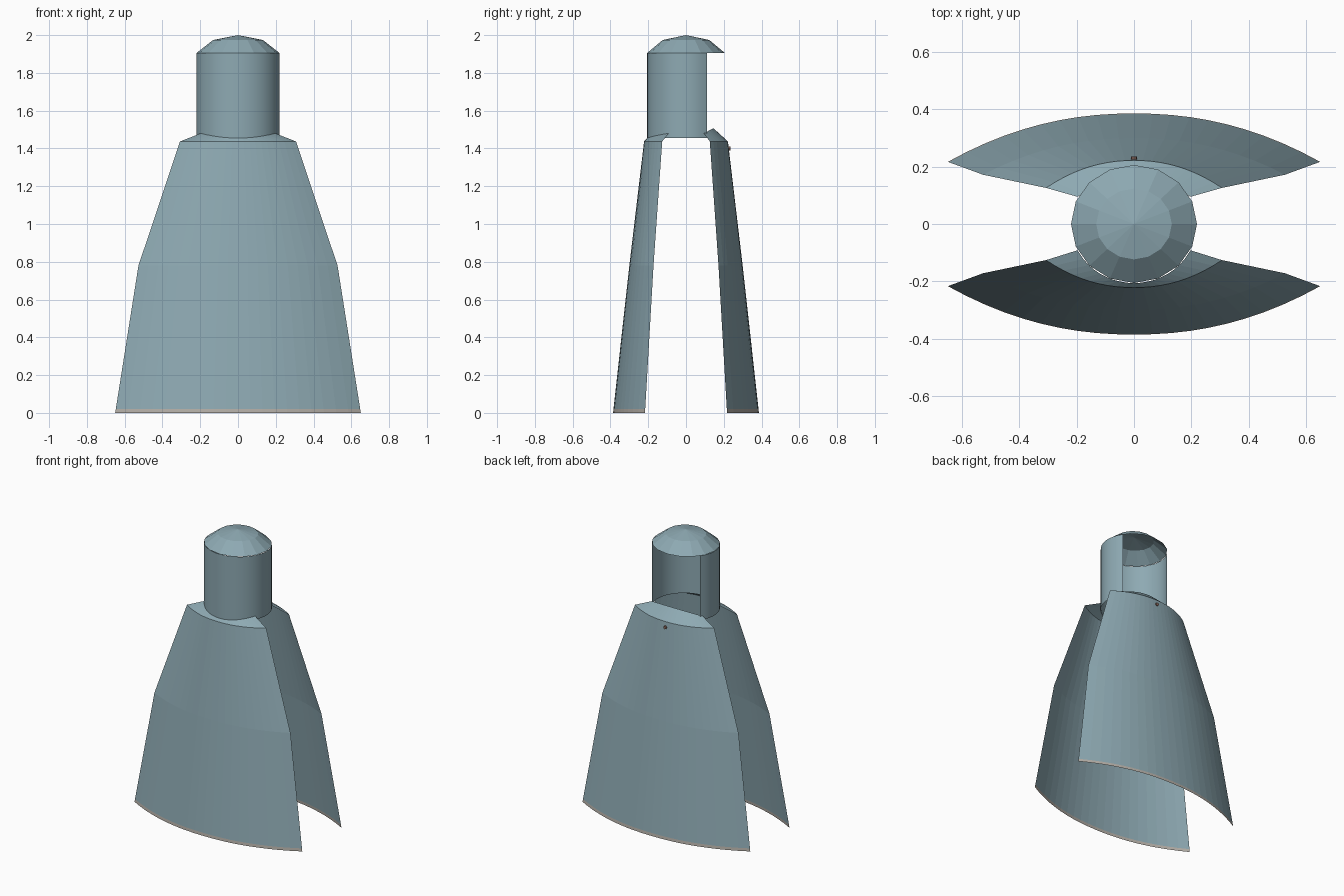
import bpy, bmesh, math

if "Cube" in bpy.data.objects:
    bpy.data.objects.remove(bpy.data.objects["Cube"])


def material(name, rgb):
    m = bpy.data.materials.new(name)
    m.diffuse_color = (*rgb, 1)
    m.use_nodes = True
    m.node_tree.nodes["Principled BSDF"].inputs["Base Color"].default_value = m.diffuse_color
    return m


cloth = material("blue_grey_cloth", (0.27, 0.40, 0.45))
trim = material("pale_hem", (0.46, 0.43, 0.39))
brown = material("button_brown", (0.27, 0.15, 0.12))


def loft(name, rows, mats=(cloth,), hem_rows=0, flip=False):
    """Skin a list of equal-length point rows as one open sheet."""
    bm = bmesh.new()
    grid = [[bm.verts.new(p) for p in row] for row in rows]
    for r, (a, b) in enumerate(zip(grid, grid[1:])):
        for i in range(len(a) - 1):
            quad = (a[i], a[i + 1], b[i + 1], b[i])
            f = bm.faces.new(quad[::-1] if flip else quad)
            f.material_index = 1 if r < hem_rows else 0
    bmesh.ops.remove_doubles(bm, verts=bm.verts, dist=1e-5)
    me = bpy.data.meshes.new(name)
    bm.to_mesh(me)
    bm.free()
    ob = bpy.data.objects.new(name, me)
    for m in mats:
        me.materials.append(m)
    bpy.context.collection.objects.link(ob)
    return ob


RX, RY = 0.22, 0.206      # neck radii
SEG = 20
T = [-1 + 2 * i / SEG for i in range(SEG + 1)]


def panel_row(z, half, edge, mid, side):
    return [(half * t, side * (edge + (mid - edge) * (1 - abs(t) ** 2.15)), z) for t in T]


def panel_rows(side):
    # z, half width, depth at side edge, depth at centre
    sections = [(0, 0.65, 0.217, 0.386), (0.02, 0.647, 0.216, 0.384),
                (0.78, 0.527, 0.172, 0.300), (1.437, 0.307, 0.126, 0.222)]
    return [panel_row(*s, side) for s in sections]


def shoulder_rows(side):
    outer = panel_rows(side)[-1]
    inner = []
    for t in T:
        x = 0.197 * t
        if side < 0:      # front follows the neck tube
            inner.append((x, -RY * math.sqrt(1 - (x / RX) ** 2), 1.455 + 0.025 * t * t))
        else:             # back rises to a shallower neckline
            inner.append((x, 0.145 - 0.05 * t * t, 1.507 - 0.027 * t * t))
    return [outer, inner]


# Front and back hanging panels with pale hems, and their sloping shoulders
for side, label in ((-1, "front"), (1, "back")):
    loft(label + "_panel", panel_rows(side), (cloth, trim), 1, side > 0)
    loft(label + "_shoulder", shoulder_rows(side), flip=side > 0)

# Neck tube, open at the back
a0 = math.asin(0.11 / RY)
N = 30
angles = [math.pi - a0 + (math.pi + 2 * a0) * i / N for i in range(N + 1)]
tube = loft("neck_tube", [[(RX * math.cos(a), RY * math.sin(a), z) for a in angles]
                          for z in (1.455, 1.905)])

# Low dome cap, open underneath
ring = [2 * math.pi * i / 16 for i in range(17)]
loft("dome_cap", [[(RX * k * math.cos(a), RY * k * math.sin(a), z) for a in ring]
                  for k, z in ((1, 1.905), (0.6, 1.974), (0, 2.0))])

# Small button at the back of the collar
bpy.ops.mesh.primitive_cylinder_add(vertices=8, radius=0.011, depth=0.014,
                                    location=(0, 0.229, 1.40),
                                    rotation=(math.pi / 2, 0, 0))
button = bpy.context.object
button.name = "back_button"
button.data.materials.append(brown)

# Soft shading on the curved neck
bpy.ops.object.select_all(action='DESELECT')
tube.select_set(True)
bpy.context.view_layer.objects.active = tube
bpy.ops.object.shade_smooth_by_angle()
